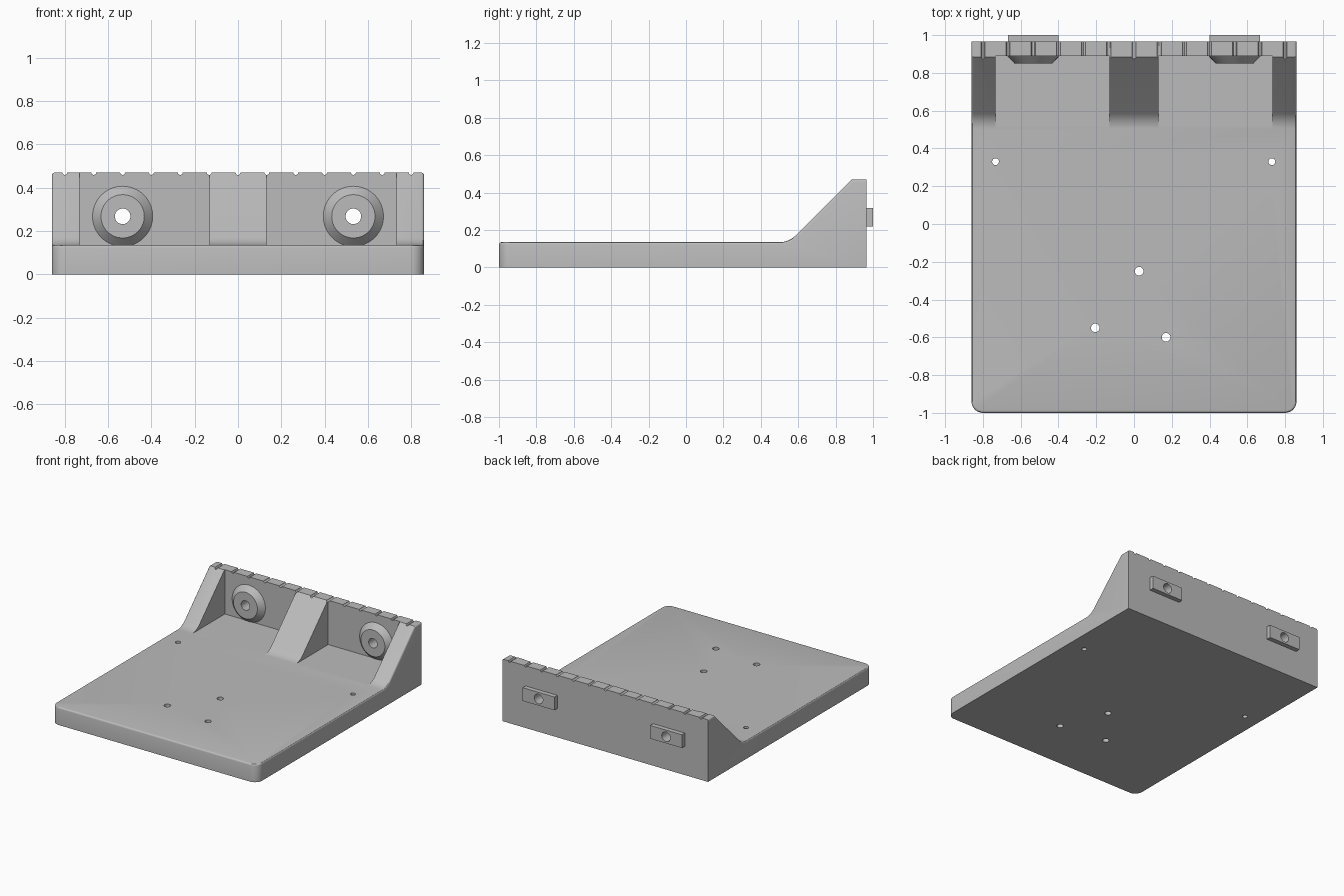
import bpy, bmesh, math
from mathutils import Matrix, Vector

cube = bpy.data.objects.get("Cube")
if cube:
    bpy.data.objects.remove(cube, do_unlink=True)

HALF_W, FRONT, BACK, WALL = 0.86, -1.0, 0.965, 0.89
PLATE, TOP = 0.135, 0.47
BOLT_X, BOLT_Z = 0.533, 0.268

grey = bpy.data.materials.new("plain grey")
grey.use_nodes = True
grey.diffuse_color = (0.5, 0.5, 0.5, 1)
grey.node_tree.nodes["Principled BSDF"].inputs["Base Color"].default_value = (0.5, 0.5, 0.5, 1)


def finish(bm, name):
    bmesh.ops.recalc_face_normals(bm, faces=bm.faces)
    mesh = bpy.data.meshes.new(name)
    bm.to_mesh(mesh)
    bm.free()
    mesh.materials.append(grey)
    ob = bpy.data.objects.new(name, mesh)
    bpy.context.collection.objects.link(ob)
    return ob


def box(name, lo, hi):
    lo, hi = Vector(lo), Vector(hi)
    bm = bmesh.new()
    bmesh.ops.create_cube(bm, size=1, matrix=Matrix.Translation((lo + hi) / 2) @ Matrix.Diagonal((*(hi - lo), 1)))
    return finish(bm, name)


def rod(name, start, end, r1, r2=None, sides=32):
    """Cylinder or cone between two points."""
    start, end = Vector(start), Vector(end)
    axis = end - start
    bm = bmesh.new()
    turn = axis.to_track_quat('Z', 'Y').to_matrix().to_4x4()
    bmesh.ops.create_cone(bm, cap_ends=True, segments=sides, radius1=r1, radius2=r1 if r2 is None else r2,
                          depth=axis.length, matrix=Matrix.Translation((start + end) / 2) @ turn)
    return finish(bm, name)


def combine(target, other, operation):
    mod = target.modifiers.new(operation.lower(), 'BOOLEAN')
    mod.operation, mod.solver, mod.object = operation, 'EXACT', other
    bpy.context.view_layer.objects.active = target
    bpy.ops.object.modifier_apply(modifier=mod.name)
    bpy.data.objects.remove(other, do_unlink=True)


# Side profile: plate, concave fillet, sloped rib, wall
tangent = 0.05
foot = WALL - 0.005 - (TOP - PLATE)
radius = tangent / math.tan(math.pi / 8)
arc = [(foot - tangent + radius * math.sin(a), PLATE + radius * (1 - math.cos(a)))
       for a in (math.pi / 4 * i / 6 for i in range(7))]
profile = [(FRONT, 0), (FRONT, PLATE), *arc, (WALL - 0.005, TOP), (BACK, TOP), (BACK, 0)]

bm = bmesh.new()
face = bm.faces.new([bm.verts.new((-HALF_W, y, z)) for y, z in profile])
new = bmesh.ops.extrude_face_region(bm, geom=[face])["geom"]
bmesh.ops.translate(bm, vec=(2 * HALF_W, 0, 0), verts=[v for v in new if isinstance(v, bmesh.types.BMVert)])
bmesh.ops.recalc_face_normals(bm, faces=bm.faces)

# Rounded front corners, then a small round along the upper rim
corners = [e for e in bm.edges if all(v.co.y < FRONT + 0.01 for v in e.verts)
           and abs(e.verts[0].co.z - e.verts[1].co.z) > 0.1]
bmesh.ops.bevel(bm, geom=corners, offset=0.06, segments=8, profile=0.5, affect='EDGES')
bm.normal_update()
rim = []
for e in bm.edges:
    slopes = sorted(f.normal.z for f in e.link_faces)
    at_back = all(v.co.y > BACK - 0.01 for v in e.verts)
    if abs(slopes[0]) < 0.01 and slopes[1] > 0.3 and not at_back:
        rim.append(e)
bmesh.ops.bevel(bm, geom=rim, offset=0.012, segments=3, profile=0.5, affect='EDGES')
body = finish(bm, "mounting_bracket")

# Pockets that leave the centre and side ribs standing
for s in (-1, 1):
    x0, x1 = sorted((s * 0.131, s * 0.733))
    combine(body, box("pocket", (x0, foot - 0.04, PLATE), (x1, WALL, 0.6)), 'DIFFERENCE')

# Conical bosses, rear locating tabs and bolt holes
for s in (-1, 1):
    x = s * BOLT_X
    combine(body, rod("boss", (x, WALL + 0.001, BOLT_Z), (x, 0.85, BOLT_Z), 0.14, 0.1, 64), 'UNION')
    combine(body, box("tab", (x - 0.133, BACK - 0.02, 0.218), (x + 0.133, 1, 0.318)), 'UNION')
    combine(body, rod("bolt_hole", (x, 0.8, BOLT_Z), (x, 1.1, BOLT_Z), 0.036), 'DIFFERENCE')

# Row of small grooves across the wall top
for i in range(-6, 7):
    x = i * 0.1333
    combine(body, rod("groove", (x, 0.87, TOP), (x, 1.0, TOP), 0.011, sides=12), 'DIFFERENCE')

# Vertical holes through the plate
for x, y, r in ((-0.733, 0.33, 0.018), (0.73, 0.33, 0.018),
                (0.027, -0.25, 0.023), (-0.205, -0.55, 0.023), (0.17, -0.6, 0.023)):
    combine(body, rod("plate_hole", (x, y, -0.1), (x, y, 0.3), r, sides=24), 'DIFFERENCE')

bpy.ops.object.select_all(action='DESELECT')
body.select_set(True)
bpy.context.view_layer.objects.active = body
bpy.ops.object.shade_smooth_by_angle(angle=math.radians(30))
